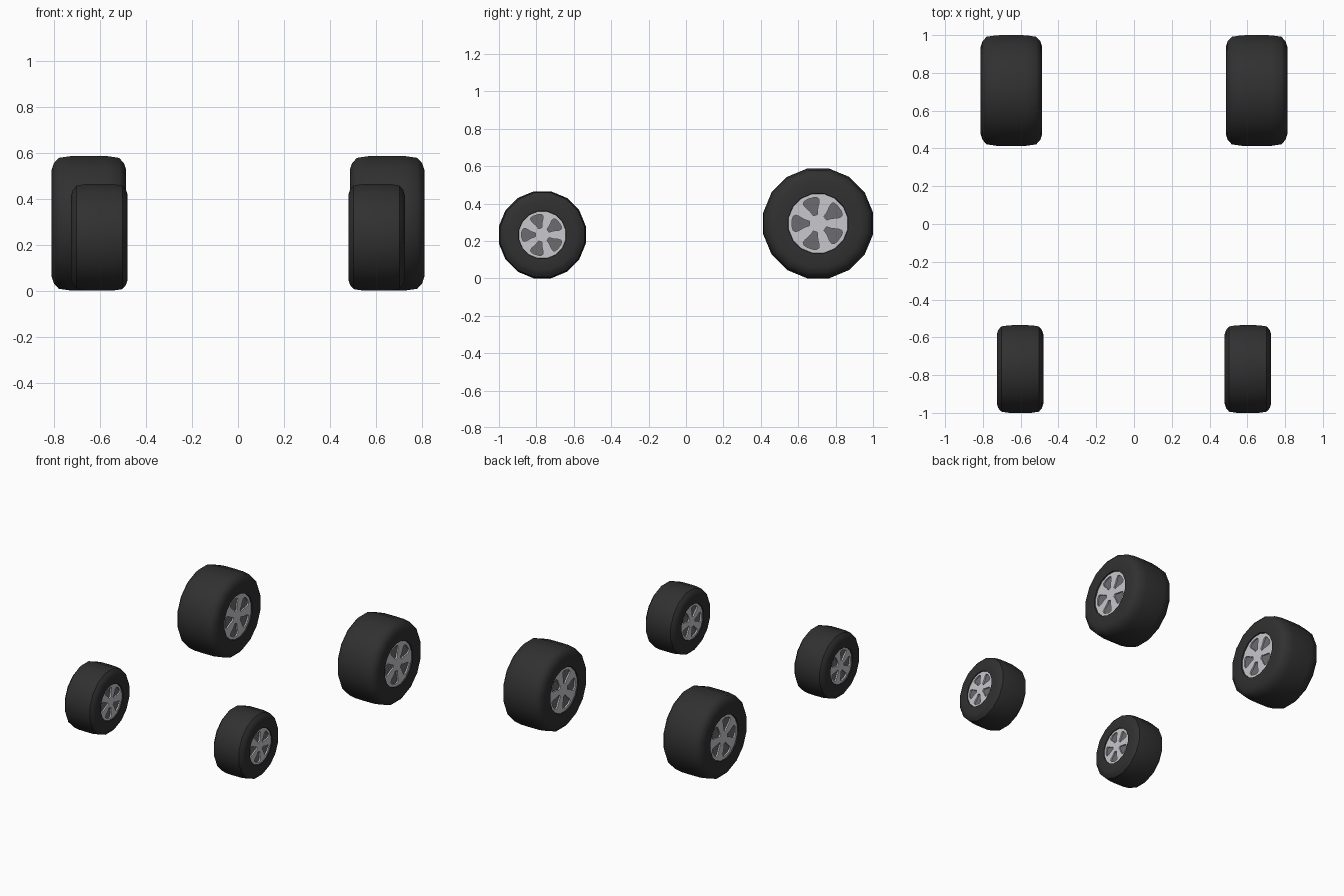
import bpy, bmesh, math
from mathutils import Matrix, Vector

cube = bpy.data.objects.get("Cube")
if cube:
    bpy.data.objects.remove(cube, do_unlink=True)


def material(name, colour, rough=0.6):
    m = bpy.data.materials.new(name)
    m.use_nodes = True
    m.diffuse_color = (*colour, 1)
    bsdf = m.node_tree.nodes["Principled BSDF"]
    bsdf.inputs["Base Color"].default_value = (*colour, 1)
    bsdf.inputs["Roughness"].default_value = rough
    return m


RUBBER = material("black rubber", (0.03, 0.03, 0.03))
SILVER = material("silver metal", (0.58, 0.58, 0.61))
GREY = material("dark grey recess", (0.15, 0.15, 0.16))

SIDES = 16
# Tyre half section: (fraction of half width, fraction of radius)
HALF = [(0.0, 1.0), (0.48, 0.997), (0.81, 0.97), (0.94, 0.89), (1.0, 0.79), (0.97, 0.545), (0.90, 0.535)]


def add_object(name, mesh, mat, place):
    mesh.materials.clear()
    mesh.materials.append(mat)
    ob = bpy.data.objects.new(name, mesh)
    ob.matrix_world = place
    bpy.context.collection.objects.link(ob)
    return ob


def smooth(ob, angle):
    bpy.ops.object.select_all(action="DESELECT")
    ob.select_set(True)
    bpy.context.view_layer.objects.active = ob
    bpy.ops.object.shade_smooth_by_angle(angle=math.radians(angle))


def tyre(name, radius, half, place):
    # Spin the full section about the axle, with flats at top and bottom
    section = [(-w, r) for w, r in reversed(HALF[1:])] + HALF
    bm = bmesh.new()
    rings = []
    for i in range(SIDES):
        a = 2 * math.pi * (i + 0.5) / SIDES
        rings.append([bm.verts.new((w * half, r * radius * math.cos(a), r * radius * math.sin(a)))
                      for w, r in section])
    for i, ring in enumerate(rings):
        after = rings[(i + 1) % SIDES]
        for j in range(len(section) - 1):
            bm.faces.new((ring[j], ring[j + 1], after[j + 1], after[j]))
    bmesh.ops.recalc_face_normals(bm, faces=bm.faces)
    mesh = bpy.data.meshes.new(name)
    bm.to_mesh(mesh)
    bm.free()
    smooth(add_object(name, mesh, RUBBER, place), 40)


def rim_mesh(radius):
    # Disc with five rounded openings, filled as a flat curve
    curve = bpy.data.curves.new("rim_outline", "CURVE")
    curve.dimensions = "2D"
    curve.fill_mode = "BOTH"
    curve.extrude = 0.005

    def outline(points):
        s = curve.splines.new("POLY")
        s.points.add(len(points) - 1)
        for p, (u, v) in zip(s.points, points):
            p.co = (u * radius, v * radius, 0, 1)
        s.use_cyclic_u = True

    turn = [2 * math.pi * i / 32 for i in range(32)]
    outline([(0.555 * math.cos(a), 0.555 * math.sin(a)) for a in turn])
    edge = [(0.16, 0.04), (0.25, 0.07), (0.36, 0.135), (0.42, 0.15), (0.455, 0.125), (0.475, 0.06)]
    hole = edge + [(u, -v) for u, v in reversed(edge)]
    for k in range(5):
        c, s = math.cos(math.pi + k * math.tau / 5), math.sin(math.pi + k * math.tau / 5)
        outline([(u * c - v * s, u * s + v * c) for u, v in hole])
    helper = bpy.data.objects.new("rim_helper", curve)
    helper.hide_render = True
    bpy.context.collection.objects.link(helper)
    graph = bpy.context.evaluated_depsgraph_get()
    mesh = bpy.data.meshes.new_from_object(helper.evaluated_get(graph))
    bpy.data.objects.remove(helper, do_unlink=True)
    # Lay the disc so its face looks along x, with openings measured from y
    mesh.transform(Matrix(((0, 0, 1, 0), (1, 0, 0, 0), (0, 1, 0, 0), (0, 0, 0, 1))))
    return mesh


def core(name, radius, half, place):
    # Grey drum seen through the openings
    bm = bmesh.new()
    bmesh.ops.create_cone(bm, cap_ends=True, segments=32, radius1=radius * 0.53,
                          radius2=radius * 0.53, depth=half * 2,
                          matrix=Matrix.Rotation(math.pi / 2, 4, "Y"))
    mesh = bpy.data.meshes.new(name)
    bm.to_mesh(mesh)
    bm.free()
    add_object(name, mesh, GREY, place)


def wheel(label, x, y, radius, half):
    place = Matrix.Translation(Vector((x, y, radius)))
    full = radius / math.cos(math.pi / SIDES)
    tyre(label + "_tyre", full, half, place)
    core(label + "_wheel_core", radius, half * 0.92 - 0.012, place)
    for side, sign in (("left", 1), ("right", -1)):
        shift = Matrix.Translation((sign * (half * 0.92 - 0.005), 0, 0))
        add_object(f"{label}_rim_{side}_face", rim_mesh(radius), SILVER, place @ shift)


for side, sign in (("left", 1), ("right", -1)):
    wheel("front_" + side, sign * 0.603, -0.768, 0.2325, 0.123)
    wheel("rear_" + side, sign * 0.649, 0.7065, 0.2935, 0.1625)
